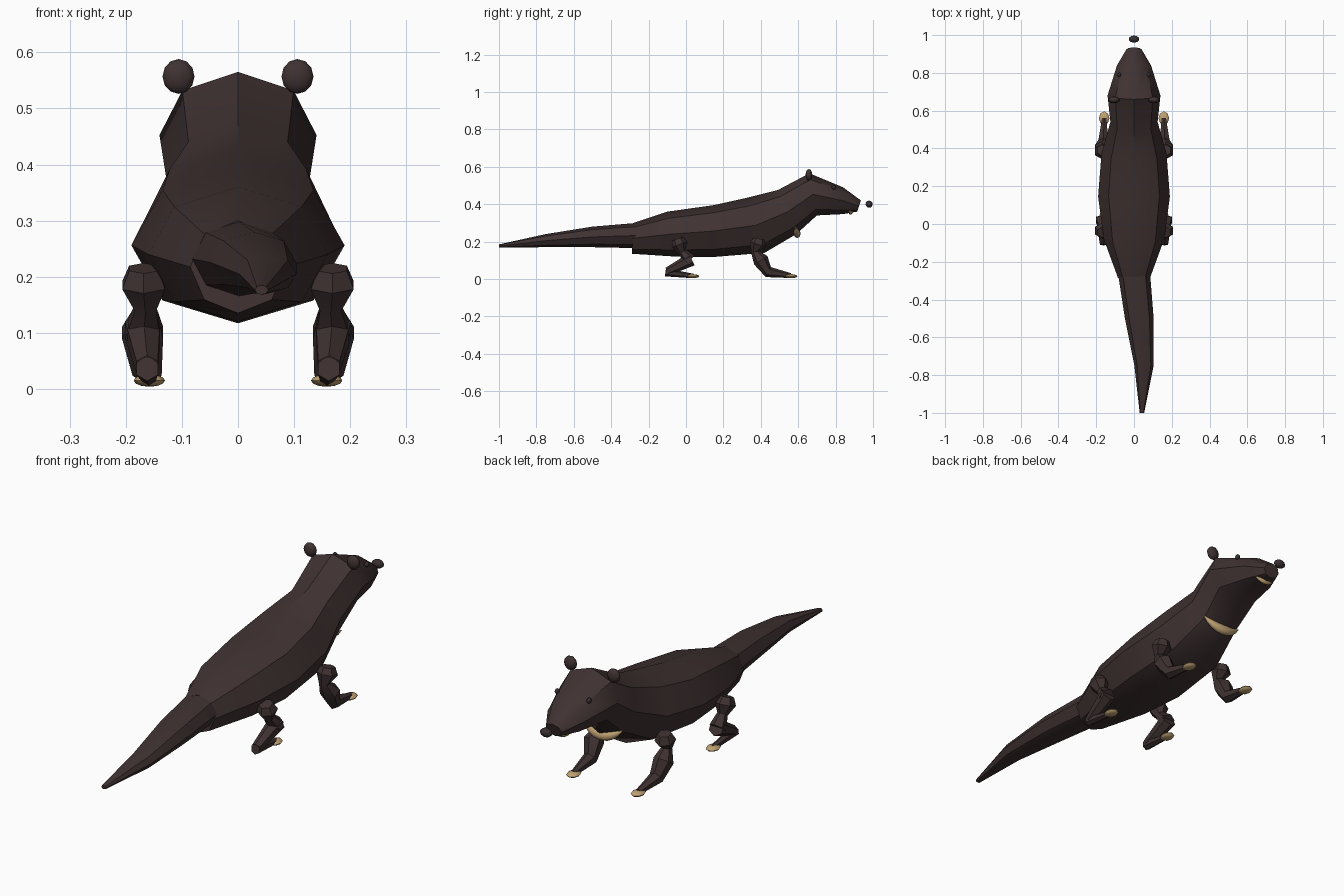
import bpy, bmesh, math
from mathutils import Vector

if "Cube" in bpy.data.objects:
    bpy.data.objects.remove(bpy.data.objects["Cube"])


def material(name, rgb):
    m = bpy.data.materials.new(name)
    m.use_nodes = True
    m.diffuse_color = (*rgb, 1)
    m.node_tree.nodes["Principled BSDF"].inputs["Base Color"].default_value = (*rgb, 1)
    return m


fur = material("dark brown fur", (0.05, 0.031, 0.031))
dark = material("dark nose", (0.04, 0.028, 0.03))
tan = material("tan marking", (0.52, 0.36, 0.17))


def finish(name, bm, mat, angle):
    bmesh.ops.recalc_face_normals(bm, faces=bm.faces)
    mesh = bpy.data.meshes.new(name)
    bm.to_mesh(mesh)
    bm.free()
    mesh.materials.append(mat)
    ob = bpy.data.objects.new(name, mesh)
    bpy.context.collection.objects.link(ob)
    bpy.ops.object.select_all(action="DESELECT")
    ob.select_set(True)
    bpy.context.view_layer.objects.active = ob
    bpy.ops.object.shade_smooth_by_angle(angle=math.radians(angle))
    return ob


def loft(name, rings, mat, sides=8, angle=40):
    """Skin a chain of elliptical rings given as (centre, side axis, up axis)."""
    bm = bmesh.new()
    loops = []
    for c, u, v in rings:
        steps = [2 * math.pi * i / sides for i in range(sides)]
        loops.append([bm.verts.new(c + u * math.sin(t) + v * math.cos(t)) for t in steps])
    for a, b in zip(loops, loops[1:]):
        for i in range(sides):
            j = (i + 1) % sides
            bm.faces.new((a[i], a[j], b[j], b[i]))
    bm.faces.new(loops[0])
    bm.faces.new(loops[-1])
    return finish(name, bm, mat, angle)


def section(x, top_y, top_z, low_y, low_z, half_width):
    top, low = Vector((x, top_y, top_z)), Vector((x, low_y, low_z))
    return (top + low) / 2, Vector((half_width, 0, 0)), (top - low) / 2


def tube(name, points, mat, side, sides=6, flat=1.0, angle=35):
    """Tube along (x, y, z, radius) points, with its width along the side axis."""
    rings = []
    pos = [Vector(p[:3]) for p in points]
    for i, p in enumerate(points):
        tangent = pos[min(i + 1, len(pos) - 1)] - pos[max(i - 1, 0)]
        up = tangent.cross(side).normalized()
        rings.append((pos[i], side * p[3] * flat, up * p[3]))
    return loft(name, rings, mat, sides, angle)


def ball(name, centre, radii, mat, seg=10, rings=6):
    bm = bmesh.new()
    bmesh.ops.create_uvsphere(bm, u_segments=seg, v_segments=rings, radius=1)
    for v in bm.verts:
        v.co = Vector([c + a * r for c, a, r in zip(centre, v.co, radii)])
    return finish(name, bm, mat, 60)


# Body and head, from rump to muzzle
loft("body", [section(0, *s) for s in (
    (-0.28, 0.30, -0.29, 0.135, 0.085),
    (-0.10, 0.36, -0.06, 0.12, 0.16),
    (0.15, 0.395, 0.14, 0.117, 0.19),
    (0.33, 0.435, 0.42, 0.14, 0.172),
    (0.49, 0.475, 0.59, 0.24, 0.125),
    (0.66, 0.565, 0.70, 0.34, 0.14),
    (0.84, 0.49, 0.84, 0.347, 0.09),
    (0.935, 0.42, 0.915, 0.36, 0.04))], fur)

# Tail, bending sideways towards its tip
loft("tail", [section(*s) for s in (
    (0.0, -0.26, 0.30, -0.26, 0.165, 0.085),
    (0.028, -0.50, 0.28, -0.50, 0.17, 0.076),
    (0.053, -0.75, 0.24, -0.75, 0.17, 0.051),
    (0.042, -1.0, 0.185, -1.0, 0.168, 0.012))], fur)

# Nose
ball("nose", (0, 0.979, 0.40), (0.028, 0.019, 0.019), dark)

# Legs, paws, ears and eyes on both sides
front_path = ((0.168, 0.39, 0.215, 0.03), (0.168, 0.385, 0.185, 0.044),
              (0.165, 0.37, 0.145, 0.022), (0.17, 0.40, 0.10, 0.042),
              (0.162, 0.44, 0.037, 0.030), (0.158, 0.56, 0.018, 0.013))
upper_path = ((0.168, -0.045, 0.215, 0.03), (0.168, -0.035, 0.185, 0.044),
              (0.165, -0.02, 0.145, 0.022), (0.17, 0.02, 0.10, 0.036))
lower_path = ((0.17, 0.03, 0.105, 0.036), (0.162, -0.10, 0.04, 0.022))
foot_path = ((0.162, -0.11, 0.036, 0.022), (0.158, 0.04, 0.016, 0.012))

for s, word in ((1, "left"), (-1, "right")):
    for part, path in (("front_leg", front_path), ("hind_thigh", upper_path),
                       ("hind_shin", lower_path), ("hind_foot", foot_path)):
        tube(f"{word}_{part}", [(s * x, y, z, r) for x, y, z, r in path],
             fur, Vector((1, 0, 0)))
    for part, y in (("front_paw", 0.56), ("hind_paw", 0.035)):
        ball(f"{word}_{part}", (s * 0.158, y, 0.015), (0.028, 0.036, 0.011), tan, 8, 6)
    ball(f"{word}_ear", (s * 0.106, 0.657, 0.557), (0.03, 0.018, 0.031), fur)
    ball(f"{word}_eye", (s * 0.078, 0.79, 0.49), (0.01, 0.012, 0.012), dark, 8, 6)


# Tapered crescents on the chest and under the muzzle
def crescent(name, width, y, z, lift, sweep, radius):
    points = []
    for i in range(9):
        t = i / 4 - 1
        points.append((width * t, y - sweep * t * t, z + lift * t * t,
                       radius * (1.05 - t * t)))
    tube(name, points, tan, Vector((0, 1, 0)), 8, 0.8, 60)


crescent("chest_marking", 0.1, 0.595, 0.242, 0.042, 0.012, 0.022)
crescent("mouth_marking", 0.058, 0.88, 0.357, 0.03, 0.015, 0.013)
